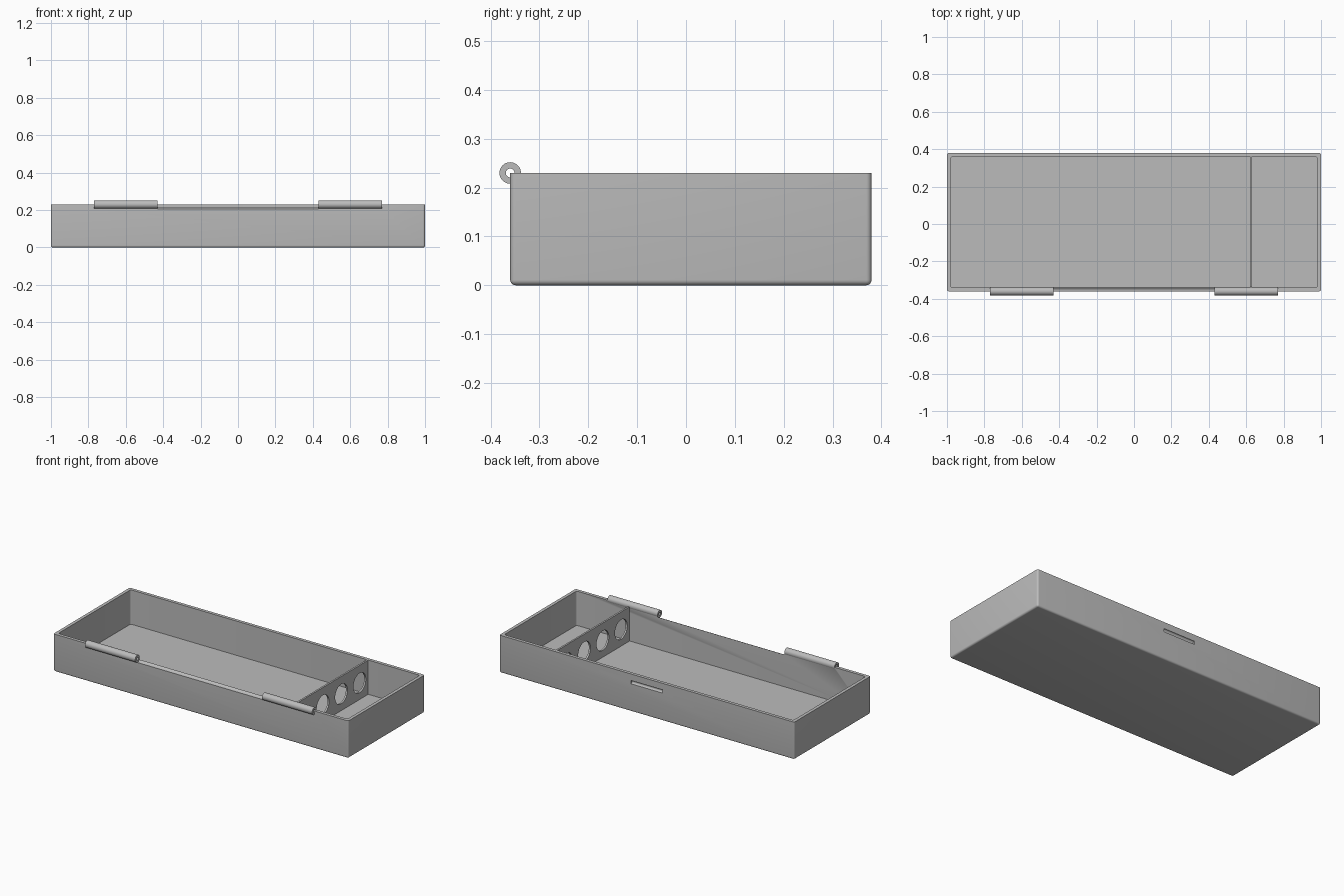
import bpy, bmesh, math
from mathutils import Matrix, Vector

cube = bpy.data.objects.get("Cube")
if cube:
    bpy.data.objects.remove(cube, do_unlink=True)

grey = bpy.data.materials.new("plain grey")
grey.use_nodes = True
grey.diffuse_color = (0.5, 0.5, 0.5, 1)
grey.node_tree.nodes["Principled BSDF"].inputs["Base Color"].default_value = (0.5, 0.5, 0.5, 1)

HEIGHT, WALL, FRONT, BACK = 0.23, 0.02, -0.36, 0.38
KNUCKLE_R, PIN_R = 0.022, 0.009
KNUCKLE_IN, KNUCKLE_OUT = 0.43, 0.77


def finish(name, bm):
    mesh = bpy.data.meshes.new(name)
    bm.to_mesh(mesh)
    bm.free()
    obj = bpy.data.objects.new(name, mesh)
    bpy.context.collection.objects.link(obj)
    mesh.materials.append(grey)
    return obj


def box(name, low, high, radius=0, round_bottom=False):
    """Box between two corners; rounds upright edges and optionally the bottom."""
    low, high = Vector(low), Vector(high)
    bm = bmesh.new()
    bmesh.ops.create_cube(bm, size=1)
    for v in bm.verts:
        v.co = (low + high) / 2 + v.co * (high - low)
    if radius:
        edges = []
        for e in bm.edges:
            a, b = (v.co for v in e.verts)
            upright = abs(a.z - b.z) > 1e-4
            bottom = max(a.z, b.z) < low.z + 1e-4
            if upright or (round_bottom and bottom):
                edges.append(e)
        bmesh.ops.bevel(bm, geom=edges, offset=radius, offset_type="OFFSET",
                        segments=5, profile=0.5, affect="EDGES")
    return finish(name, bm)


def rod(name, x0, x1, y, z, radius, sides=48):
    """Cylinder lying along x."""
    bm = bmesh.new()
    place = Matrix.Translation(((x0 + x1) / 2, y, z)) @ Matrix.Rotation(math.pi / 2, 4, "Y")
    bmesh.ops.create_cone(bm, cap_ends=True, segments=sides, radius1=radius,
                          radius2=radius, depth=x1 - x0, matrix=place)
    return finish(name, bm)


def combine(target, other, operation):
    mod = target.modifiers.new("combine", "BOOLEAN")
    mod.operation, mod.object, mod.solver = operation, other, "EXACT"
    bpy.context.view_layer.objects.active = target
    bpy.ops.object.modifier_apply(modifier=mod.name)
    bpy.data.objects.remove(other, do_unlink=True)


# Open tray with rounded outer edges and a rounded cavity
tray = box("tray", (-1, FRONT, 0), (1, BACK, HEIGHT), 0.011, True)
cavity = box("cavity", (-1 + WALL, FRONT + WALL, WALL), (1 - WALL, BACK - WALL, HEIGHT + 0.1), 0.012)
combine(tray, cavity, "DIFFERENCE")

# Curved clearance between the hinge knuckles
clearance = rod("clearance", -KNUCKLE_IN, KNUCKLE_IN, FRONT, HEIGHT, KNUCKLE_R + 0.002)
combine(tray, clearance, "DIFFERENCE")

# Hinge knuckles on the front rim, bored for the pin
for side in (-1, 1):
    x0, x1 = sorted((side * KNUCKLE_IN, side * KNUCKLE_OUT))
    combine(tray, rod("knuckle", x0, x1, FRONT, HEIGHT, KNUCKLE_R), "UNION")
    combine(tray, rod("bore", x0 - 0.001, x1 + 0.001, FRONT, HEIGHT, PIN_R, 32), "DIFFERENCE")

# Catch groove on the back wall
combine(tray, rod("groove", -0.107, 0.107, BACK, 0.18, 0.01, 32), "DIFFERENCE")

# Divider with a row of four round holes
divider = box("divider", (0.62, FRONT + WALL - 0.002, WALL - 0.002),
              (0.631, BACK - WALL + 0.002, HEIGHT - 0.0005))
for i in range(4):
    y = 0.01 + (i - 1.5) * 0.178
    combine(divider, rod("hole", 0.6, 0.65, y, 0.122, 0.06), "DIFFERENCE")

# Smooth the round surfaces and keep the edges crisp
bpy.ops.object.select_all(action="DESELECT")
for part in (tray, divider):
    part.select_set(True)
bpy.context.view_layer.objects.active = tray
bpy.ops.object.shade_smooth_by_angle(angle=math.radians(30))
